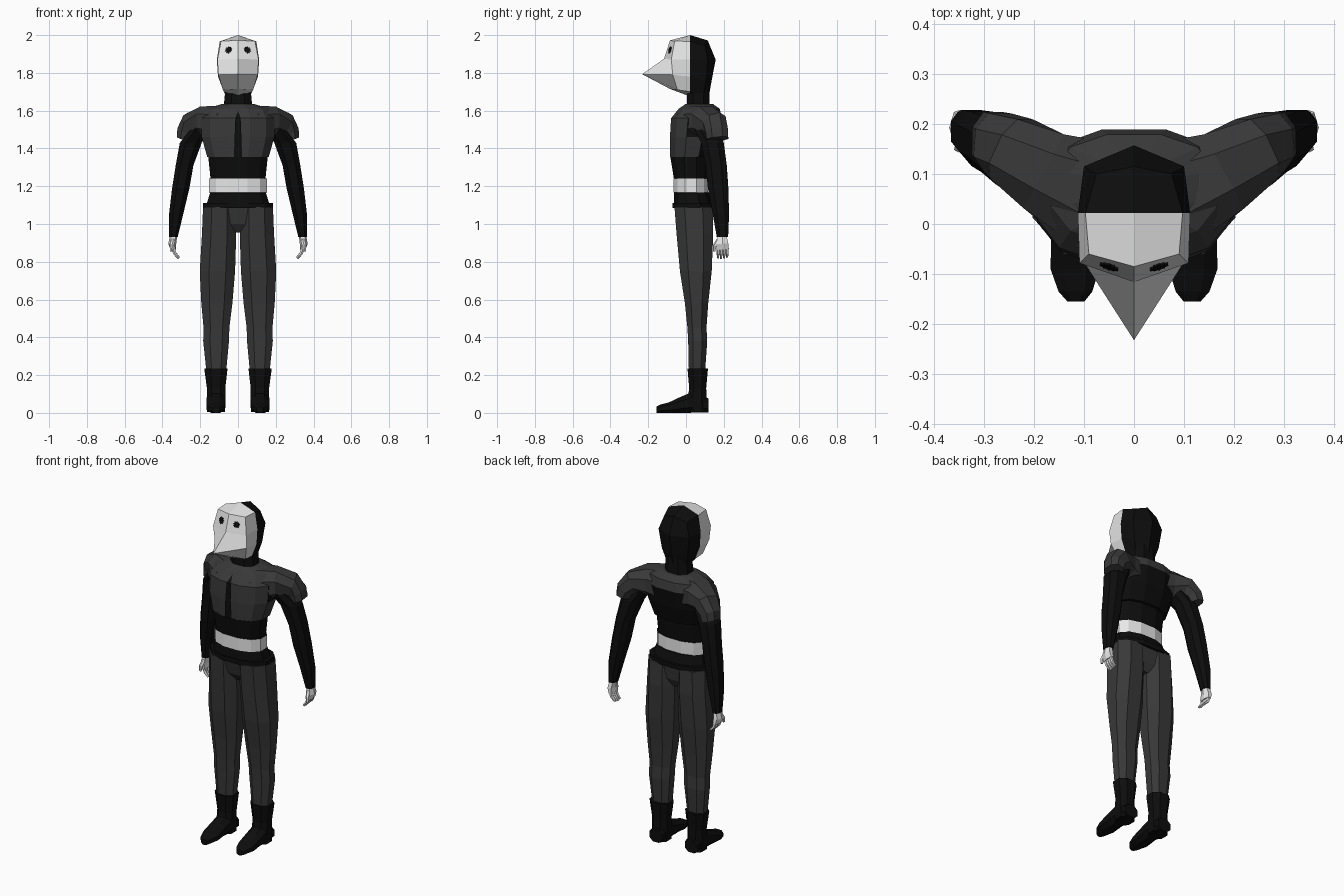
import bpy, bmesh, math
from mathutils import Vector

if "Cube" in bpy.data.objects:
    bpy.data.objects.remove(bpy.data.objects["Cube"])


def material(name, value):
    m = bpy.data.materials.new(name)
    m.diffuse_color = (value, value, value, 1)
    m.use_nodes = True
    m.node_tree.nodes["Principled BSDF"].inputs["Base Color"].default_value = m.diffuse_color
    return m


BLACK = material("black cloth", 0.004)
GREY = material("charcoal cloth", 0.04)
WHITE = material("white", 0.8)


def finish(name, bm, mats, mirror=False, rule=None):
    """Turn a bmesh into a flat shaded object, optionally mirrored across x."""
    bmesh.ops.recalc_face_normals(bm, faces=bm.faces)
    if rule:
        for f in bm.faces:
            f.material_index = rule(f.calc_center_median())
    me = bpy.data.meshes.new(name)
    bm.to_mesh(me)
    bm.free()
    for m in mats:
        me.materials.append(m)
    ob = bpy.data.objects.new(name, me)
    bpy.context.collection.objects.link(ob)
    if mirror:
        mod = ob.modifiers.new("mirror", 'MIRROR')
        mod.merge_threshold = 0.0005
    return ob


def loft(name, rings, mats, n=8, axis=None, ref=(0, 1, 0), box=0.85,
         mirror=False, rule=None):
    """Rings are (x, y, z, half width, half size along ref)."""
    bm = bmesh.new()
    pts = [Vector(r[:3]) for r in rings]
    loops = []
    for i, r in enumerate(rings):
        if axis:
            t = Vector(axis)
        else:
            t = (pts[min(i + 1, len(pts) - 1)] - pts[max(i - 1, 0)]).normalized()
        u = Vector(ref)
        u = (u - t * u.dot(t)).normalized()
        v = t.cross(u)
        loop = []
        for k in range(n):
            a = 2 * math.pi * (k + 0.5) / n
            c, s = math.cos(a), math.sin(a)
            c = math.copysign(abs(c) ** box, c)
            s = math.copysign(abs(s) ** box, s)
            loop.append(bm.verts.new(pts[i] + u * c * r[4] + v * s * r[3]))
        loops.append(loop)
    for a, b in zip(loops, loops[1:]):
        for k in range(n):
            bm.faces.new((a[k], a[(k + 1) % n], b[(k + 1) % n], b[k]))
    bm.faces.new(loops[0])
    bm.faces.new(loops[-1])
    return finish(name, bm, mats, mirror, rule)


def shell(name, points, faces, mats, mirror=True):
    """Small named-point mesh."""
    bm = bmesh.new()
    v = {k: bm.verts.new(p) for k, p in points.items()}
    for f in faces:
        bm.faces.new([v[k] for k in f.split()])
    return finish(name, bm, mats, mirror)


Z = (0, 0, 1)

# Beaked mask: centre line c, front edge f, rear rim b
mask = {
    "c0": (0, .022, 2.0), "c1": (0, -.085, 1.972), "c2": (0, -.116, 1.875),
    "tip": (0, -.232, 1.793), "c4": (0, -.085, 1.715), "c5": (0, .022, 1.675),
    "f1": (.09, -.06, 1.968), "f2": (.109, -.078, 1.87),
    "f3": (.104, -.07, 1.79), "f4": (.08, -.045, 1.71),
    "b1": (.097, .022, 1.967), "b2": (.112, .022, 1.87),
    "b3": (.106, .022, 1.78), "b4": (.075, .022, 1.70),
}
shell("beak_mask", mask, [
    "c0 c1 f1 b1", "c1 c2 f2 f1", "c2 tip f3 f2", "tip c4 f4 f3",
    "c4 c5 b4 f4", "f1 f2 b2 b1", "f2 f3 b3 b2", "f3 f4 b4 b3"], [WHITE])

# Black hood behind the mask
hood = {k: mask[k] for k in ("c0", "c5", "b1", "b2", "b3", "b4")}
hood.update({
    "h1": (0, .115, 1.972), "h2": (0, .157, 1.87), "h3": (0, .135, 1.755),
    "h4": (0, .12, 1.67), "s1": (.075, .10, 1.945), "s2": (.10, .115, 1.87),
    "s3": (.085, .105, 1.755), "s4": (.06, .09, 1.67)})
shell("hood", hood, [
    "c0 b1 s1 h1", "h1 s1 s2 h2", "h2 s2 s3 h3", "h3 s3 s4 h4",
    "b1 b2 s2 s1", "b2 b3 s3 s2", "b3 b4 s4 s3", "b4 c5 h4 s4"], [BLACK])

# Eye holes: star plates lying on the upper mask
bm = bmesh.new()
o, e1, e2 = (Vector(mask[k]) for k in ("c1", "f1", "c2"))
ux = (e1 - o).normalized()
nrm = (Vector(mask["f2"]) - o).cross(e1 - e2).normalized()
if nrm.y > 0:
    nrm = -nrm
ux = (ux - nrm * ux.dot(nrm)).normalized()
uz = nrm.cross(ux)
mid = sum((Vector(mask[k]) for k in ("c1", "f1", "c2", "f2")), Vector()) / 4
ring = []
for k in range(20):
    a, r = math.pi * k / 10, 0.020 if k % 2 else 0.014
    ring.append(bm.verts.new(mid + nrm * .003 + ux * r * math.cos(a) + uz * r * math.sin(a)))
back = bm.faces.new(ring)
ext = bmesh.ops.extrude_face_region(bm, geom=[back])
bmesh.ops.translate(bm, vec=-nrm * .006,
                    verts=[g for g in ext["geom"] if isinstance(g, bmesh.types.BMVert)])
finish("eye_holes", bm, [BLACK], True)

# Neck
loft("neck", [(0, .065, 1.58, .10, .075), (0, .065, 1.63, .08, .065),
              (0, .065, 1.73, .07, .06)], [BLACK], axis=Z)


# Torso: shirt with white belt and charcoal yoke and chest
def torso_colour(c):
    if 1.17 < c.z < 1.24:
        return 2
    if c.z > 1.57 or (c.z > 1.36 and c.y < .04):
        return 1
    return 0


loft("torso", [
    (0, .04, 1.085, .178, .108), (0, .03, 1.165, .152, .095),
    (0, .025, 1.166, .157, .094), (0, .025, 1.24, .157, .094),
    (0, .025, 1.241, .150, .092), (0, .022, 1.355, .162, .108),
    (0, .03, 1.356, .168, .117), (0, .045, 1.46, .198, .134),
    (0, .055, 1.56, .20, .138), (0, .07, 1.61, .17, .112),
    (0, .07, 1.635, .09, .075)], [BLACK, GREY, WHITE], n=12, axis=Z,
    rule=torso_colour)
loft("waist_rim", [(0, .04, 1.085, .192, .115), (0, .04, 1.112, .192, .115)],
     [BLACK], n=12, axis=Z)

# Dark wedge down the chest opening
shell("chest_opening", {
    "a": (0, -.090, 1.355), "b": (.022, -.090, 1.355), "c": (.018, -.094, 1.46),
    "d": (0, -.094, 1.46), "e": (.014, -.087, 1.56), "f": (0, -.087, 1.56),
    "g": (0, -.052, 1.60)},
    ["a b c d", "d c e f", "f e g"], [BLACK])

# Shoulder caps sweeping back and down
loft("shoulder_caps", [
    (.07, .055, 1.53, .10, .12), (.18, .105, 1.545, .083, .09),
    (.245, .15, 1.53, .066, .072), (.272, .162, 1.49, .055, .064),
    (.283, .166, 1.45, .045, .062)], [GREY], mirror=True)

# Arms
loft("arms", [
    (.20, .11, 1.50, .055, .07), (.25, .14, 1.43, .062, .064),
    (.283, .16, 1.31, .05, .06), (.303, .17, 1.19, .049, .058),
    (.328, .185, 1.05, .040, .046), (.342, .193, .93, .024, .032)],
    [BLACK], axis=Z, mirror=True)

# Hands: palm, fingers and thumb
loft("palms", [(.341, .192, .94, .019, .025), (.348, .192, .895, .021, .036),
               (.342, .195, .865, .015, .036)], [WHITE], n=6, mirror=True)
for i in range(4):
    y = .170 + .016 * i
    loft("finger_%d" % (i + 1), [
        (.345, y, .875, .010, .009), (.335, y, .845, .009, .008),
        (.314, y, .817 + .004 * abs(i - 1), .006, .006)], [WHITE], n=5, mirror=True)
loft("thumbs", [(.343, .172, .915, .011, .012), (.350, .152, .885, .010, .010),
                (.352, .150, .855, .007, .006)], [WHITE], n=5, mirror=True)

# Trousers: seat and legs
loft("trouser_seat", [(0, .05, .955, .035, .055), (0, .045, 1.0, .10, .085),
                      (0, .04, 1.09, .178, .104)], [GREY], axis=Z)
loft("trouser_legs", [
    (.098, .04, 1.09, .093, .108), (.100, .047, .95, .097, .104),
    (.109, .052, .75, .100, .090), (.112, .056, .58, .088, .066),
    (.114, .058, .45, .073, .054), (.116, .062, .38, .073, .054),
    (.115, .058, .22, .056, .046)], [GREY], axis=Z, mirror=True)

# Boots: shaft and foot
loft("boot_shafts", [
    (.117, .062, .235, .066, .058), (.116, .062, .13, .052, .048),
    (.116, .058, .06, .053, .056), (.116, .062, .005, .050, .056)],
    [BLACK], axis=Z, mirror=True)
loft("boot_feet", [
    (.116, .118, .04, .044, .040), (.116, .03, .055, .053, .058),
    (.117, -.03, .042, .052, .045), (.118, -.09, .028, .052, .030),
    (.117, -.135, .022, .036, .024), (.116, -.155, .017, .018, .018)],
    [BLACK], axis=(0, -1, 0), ref=Z, mirror=True)
